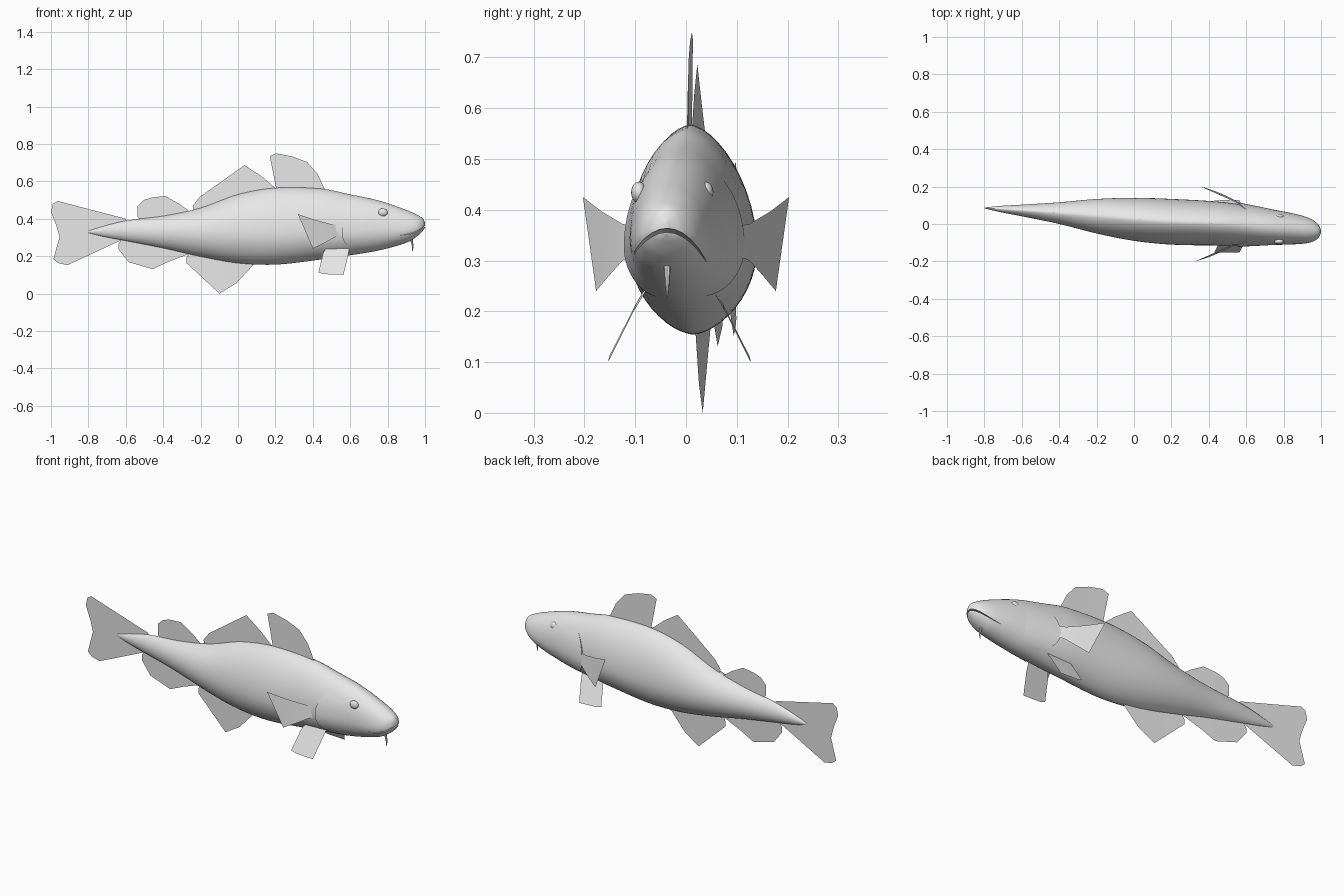
import bpy, bmesh
from math import sin, cos, pi, radians
from mathutils import Vector

if "Cube" in bpy.data.objects:
    bpy.data.objects.remove(bpy.data.objects["Cube"])

grey = bpy.data.materials.new("fish_grey")
grey.use_nodes = True
grey.diffuse_color = (0.8, 0.8, 0.8, 1)
grey.node_tree.nodes["Principled BSDF"].inputs["Base Color"].default_value = (0.8, 0.8, 0.8, 1)


def finish(bm, name, smooth=True):
    mesh = bpy.data.meshes.new(name)
    bm.to_mesh(mesh)
    bm.free()
    obj = bpy.data.objects.new(name, mesh)
    bpy.context.collection.objects.link(obj)
    mesh.materials.append(grey)
    if smooth:
        shade(obj)
    return obj


def shade(obj):
    bpy.ops.object.select_all(action='DESELECT')
    obj.select_set(True)
    bpy.context.view_layer.objects.active = obj
    bpy.ops.object.shade_smooth_by_angle(angle=radians(40))


def sample(table, x):
    """Smooth interpolation of table rows along their first column."""
    i = 0
    while i < len(table) - 2 and x > table[i + 1][0]:
        i += 1
    a, b = table[i], table[i + 1]
    p, n = table[max(i - 1, 0)], table[min(i + 2, len(table) - 1)]
    h = b[0] - a[0]
    s = (x - a[0]) / h
    out = []
    for k in range(1, len(a)):
        m0 = (b[k] - p[k]) / (b[0] - p[0]) * h
        m1 = (n[k] - a[k]) / (n[0] - a[0]) * h
        out.append((2*s**3 - 3*s*s + 1) * a[k] + (s**3 - 2*s*s + s) * m0
                   + (3*s*s - 2*s**3) * b[k] + (s**3 - s*s) * m1)
    return out


# Gentle sideways bend of the whole fish: x, y
SPINE = [(-1, .1), (-.8, .086), (-.4, .058), (0, .025), (.2, .012), (.5, 0), (.8, -.022), (1, -.04)]
# Body stations: x, top, widest height, bottom, half width
BODY = [(-.8, .335, .33, .325, .002), (-.72, .36, .335, .305, .016), (-.6, .39, .335, .282, .031),
        (-.4, .415, .33, .243, .058), (-.2, .458, .325, .198, .092), (0, .53, .325, .163, .115),
        (.2, .565, .325, .155, .122), (.45, .56, .33, .183, .117), (.6, .53, .335, .205, .107),
        (.75, .498, .34, .23, .094), (.9, .447, .34, .272, .075), (.96, .42, .35, .308, .056),
        (.99, .4, .36, .338, .03), (1, .378, .363, .352, .006)]


def spine(x):
    return sample(SPINE, x)[0]


def skin(x, t, offset=0):
    """Point on the body; t runs round from the back ridge."""
    top, mid, low, wide = sample(BODY, x)
    power = 1 + .25 * max(0, min(1, (.7 - x) * 3))
    side = 1 if sin(t) >= 0 else -1
    rise = (top - mid) if cos(t) > 0 else (mid - low)
    y = side * (wide + offset) * abs(sin(t)) ** power
    return Vector((x, spine(x) + y, mid + (rise + offset) * cos(t)))


def grid(bm, rows, closed=False):
    verts = [[bm.verts.new(p) for p in row] for row in rows]
    for a, b in zip(verts, verts[1:]):
        n = len(a)
        for j in range(n if closed else n - 1):
            k = (j + 1) % n
            bm.faces.new((a[j], a[k], b[k], b[j]))
    return verts


# Body loft, rings crowding toward the snout
bm = bmesh.new()
SEG = 48
xs = [-.8 + 1.8 * sin(pi / 2 * i / 70) for i in range(71)]
rings = grid(bm, [[skin(x, 2 * pi * j / SEG) for j in range(SEG)] for x in xs], True)
bm.faces.new(rings[0])
bm.faces.new(rings[-1])
bmesh.ops.recalc_face_normals(bm, faces=bm.faces)
body = finish(bm, "body", False)

# Arched mouth slit, cut into the snout
bm = bmesh.new()
rows = []
for i in range(17):
    dy = -.12 + .015 * i
    z = .362 - 9 * dy * dy
    y = -.037 + dy
    rows.append([(.87, y, z - .012), (1.05, y, z - .004), (1.05, y, z + .006), (.87, y, z - .01)])
ends = grid(bm, rows, True)
bm.faces.new(ends[0])
bm.faces.new(ends[-1])
bmesh.ops.recalc_face_normals(bm, faces=bm.faces)
cutter = finish(bm, "mouth_cutter", False)
cutter.hide_render = True
mod = body.modifiers.new("mouth", 'BOOLEAN')
mod.operation = 'DIFFERENCE'
mod.solver = 'EXACT'
mod.object = cutter
bpy.context.view_layer.objects.active = body
bpy.ops.object.modifier_apply(modifier="mouth")
bpy.data.objects.remove(cutter)
shade(body)

# Upright fins: outlines in x and z, bent along the spine
FINS = {
    "front_back_fin": [(.21, .53), (.205, .56), (.17, .735), (.205, .75), (.29, .733), (.37, .703),
                       (.425, .64), (.465, .555), (.45, .53)],
    "middle_back_fin": [(-.23, .43), (-.243, .468), (-.205, .516), (.035, .687), (.125, .628),
                        (.205, .56), (.2, .53), (0, .5)],
    "rear_back_fin": [(-.51, .38), (-.537, .41), (-.537, .468), (-.505, .5), (-.46, .514), (-.388, .521),
                      (-.313, .479), (-.26, .44), (-.27, .41)],
    "tail_fin": [(-.6, .4), (-.965, .495), (-.99, .48), (-1, .436), (-.97, .36), (-.954, .302),
                 (-.987, .184), (-.96, .163), (-.912, .152), (-.623, .286), (-.57, .33)],
    "rear_belly_fin": [(-.61, .31), (-.64, .265), (-.64, .238), (-.585, .168), (-.457, .131),
                       (-.377, .168), (-.25, .217), (-.27, .24)],
    "front_belly_fin": [(-.25, .24), (-.275, .19), (-.275, .163), (-.099, 0), (-.008, .056),
                        (.088, .16), (.06, .2)],
}
for name, outline in FINS.items():
    bm = bmesh.new()
    bm.faces.new([bm.verts.new((x, 0, z)) for x, z in outline])
    for i in range(-9, 5):
        bmesh.ops.bisect_plane(bm, geom=bm.verts[:] + bm.edges[:] + bm.faces[:],
                               plane_co=(i / 10, 0, 0), plane_no=(1, 0, 0))
    for v in bm.verts:
        v.co.y = spine(v.co.x)
    finish(bm, name)

# Paired parts: left is +y side when swimming toward +x
for side, word in ((1, "left"), (-1, "right")):
    # Pectoral fin: narrow root, broad free edge
    bm = bmesh.new()
    upper = [(.59, .085, .365), (.51, .125, .372), (.42, .165, .396), (.335, .203, .425)]
    lower = [(.59, .085, .315), (.53, .125, .3), (.48, .15, .272), (.415, .177, .24)]
    grid(bm, [[(x + .015 * side, y * side, z) for x, y, z in row] for row in (upper, lower)])
    finish(bm, word + "_pectoral_fin")

    # Pelvic fin
    bm = bmesh.new()
    pts = [(.48, .06, .26), (.455, .085, .216), (.43, .138, .112), (.46, .14, .104),
           (.564, .14, .1), (.588, .09, .2), (.596, .06, .25)]
    bm.faces.new([bm.verts.new((x, y * side - .013, z)) for x, y, z in pts])
    finish(bm, word + "_pelvic_fin")

    # Gill cover: a thin raised shell with a curved rear edge
    bm = bmesh.new()
    rows = []
    for i in range(21):
        u = i / 20
        t = radians(50 + 100 * u)
        edge = .555 + .3 * (u - .42) ** 2
        bulge = .009 * sin(pi * u)
        row = [skin(edge, side * t, -.006)]
        for k in range(9):
            row.append(skin(edge + (.76 - edge) * k / 8, side * t, bulge * (1 - k / 8) - .001 * k / 8))
        rows.append(row)
    grid(bm, rows)
    bmesh.ops.recalc_face_normals(bm, faces=bm.faces)
    finish(bm, word + "_gill_cover")

    # Eye
    bm = bmesh.new()
    bmesh.ops.create_uvsphere(bm, u_segments=24, v_segments=14, radius=.025)
    for v in bm.verts:
        v.co = Vector((v.co.x, v.co.y * .6, v.co.z * .85)) + Vector((.775, -.027 + side * .066, .434))
    finish(bm, word + "_eye")

# Chin barbel: tapering bent whisker
bm = bmesh.new()
path = [(.925, .3, .008), (.93, .275, .006), (.935, .25, .004), (.932, .226, .001)]
grid(bm, [[(x + r * cos(a * pi / 4), -.037 + r * sin(a * pi / 4), z) for a in range(8)]
          for x, z, r in path], True)
bmesh.ops.recalc_face_normals(bm, faces=bm.faces)
finish(bm, "chin_barbel")
